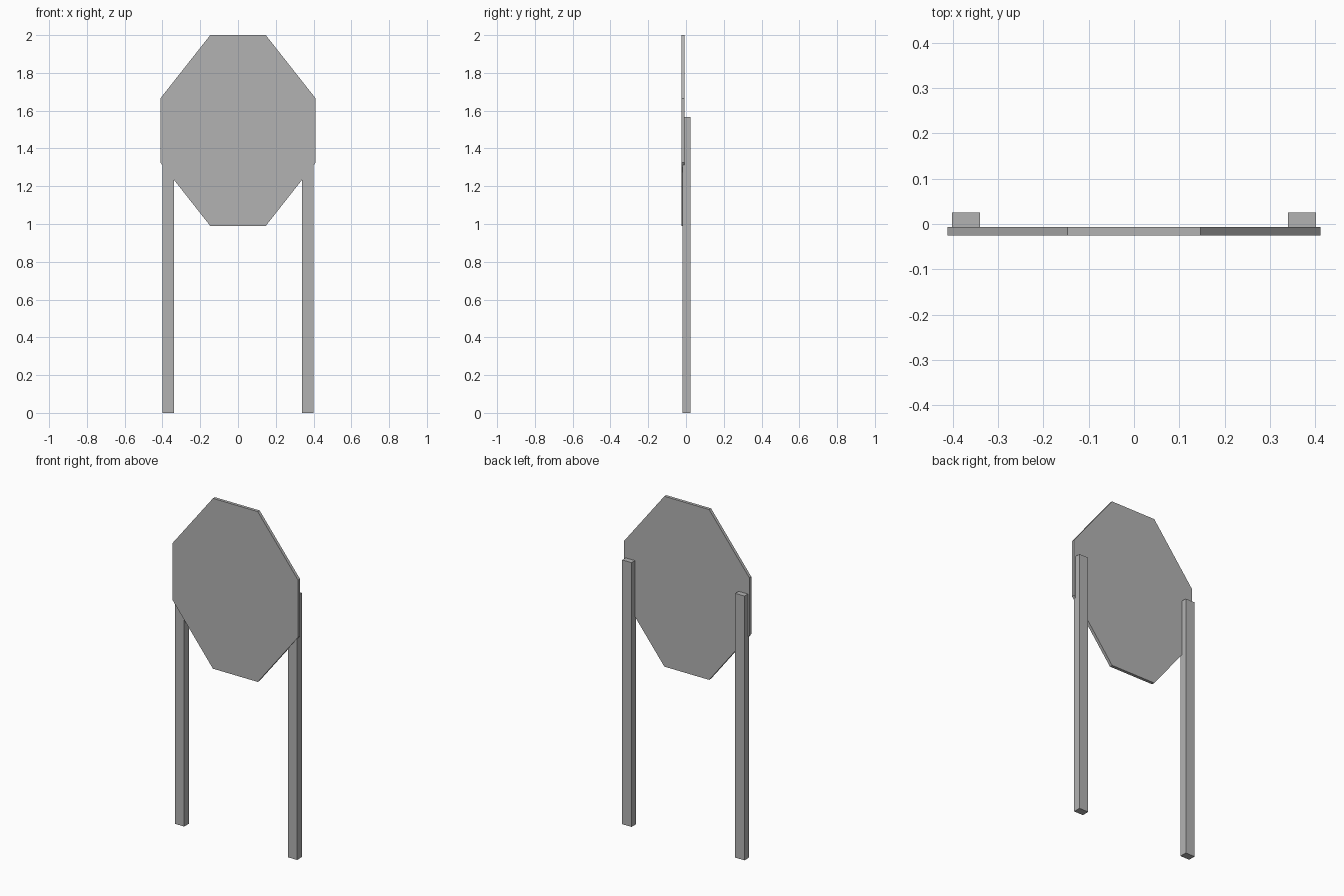
import bpy
import bmesh

cube = bpy.data.objects.get("Cube")
if cube:
    bpy.data.objects.remove(cube, do_unlink=True)

grey = bpy.data.materials.new("plain grey")
grey.use_nodes = True
colour = (0.45, 0.45, 0.45, 1)
grey.diffuse_color = colour
grey.node_tree.nodes["Principled BSDF"].inputs["Base Color"].default_value = colour


def extruded(name, outline, y_front, y_back):
    """Solid made from an x/z outline pushed from y_front to y_back."""
    bm = bmesh.new()
    face = bm.faces.new([bm.verts.new((x, y_front, z)) for x, z in outline])
    result = bmesh.ops.extrude_face_region(bm, geom=[face], use_keep_orig=True)
    moved = [g for g in result["geom"] if isinstance(g, bmesh.types.BMVert)]
    bmesh.ops.translate(bm, verts=moved, vec=(0, y_back - y_front, 0))
    bmesh.ops.recalc_face_normals(bm, faces=bm.faces)
    mesh = bpy.data.meshes.new(name)
    bm.to_mesh(mesh)
    bm.free()
    mesh.materials.append(grey)
    obj = bpy.data.objects.new(name, mesh)
    bpy.context.collection.objects.link(obj)
    return obj


# Tall eight-sided panel
half = [(0.147, 0.99), (0.411, 1.325), (0.411, 1.665), (0.147, 2.0)]
extruded("panel", half + [(-x, z) for x, z in reversed(half)], -0.025, -0.007)

# Two square posts, let into the back of the panel
for name, side in (("left_post", 1), ("right_post", -1)):
    inner, outer = side * 0.34, side * 0.401
    extruded(name, [(inner, 0), (outer, 0), (outer, 1.567), (inner, 1.567)],
             -0.019, 0.025)
